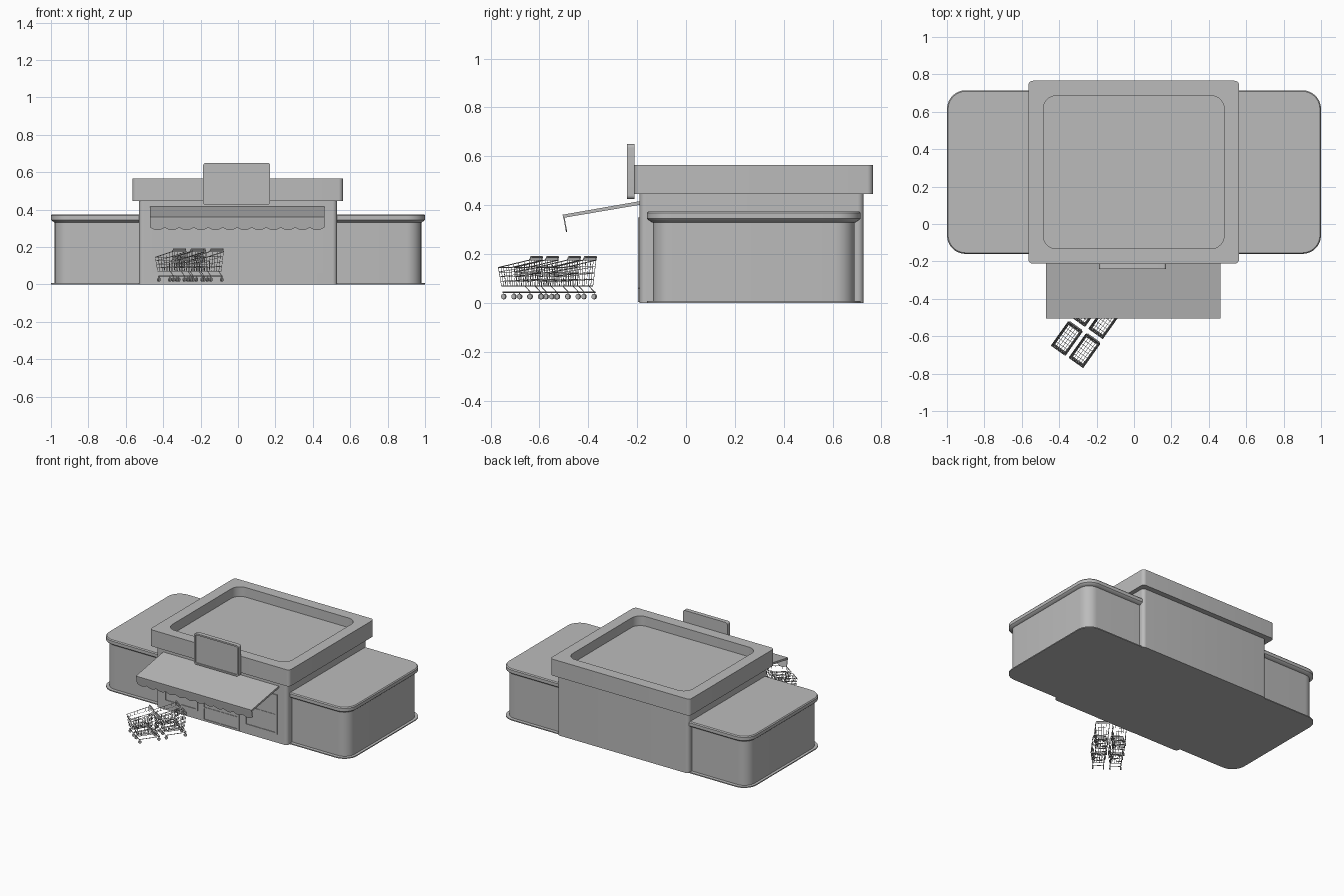
import bpy, bmesh, math
from mathutils import Vector

if "Cube" in bpy.data.objects:
    bpy.data.objects.remove(bpy.data.objects["Cube"])

grey = bpy.data.materials.new("plain grey")
grey.use_nodes = True
grey.diffuse_color = (0.5, 0.5, 0.5, 1)
grey.node_tree.nodes["Principled BSDF"].inputs["Base Color"].default_value = (0.5, 0.5, 0.5, 1)


def finish(name, bm, upright=False, smooth=True):
    bmesh.ops.recalc_face_normals(bm, faces=bm.faces)
    mesh = bpy.data.meshes.new(name)
    bm.to_mesh(mesh)
    bm.free()
    mesh.materials.append(grey)
    ob = bpy.data.objects.new(name, mesh)
    bpy.context.collection.objects.link(ob)
    if upright:  # local y becomes up, local z becomes forward
        ob.rotation_euler.x = math.pi / 2
    if smooth:
        bpy.ops.object.select_all(action="DESELECT")
        ob.select_set(True)
        bpy.context.view_layer.objects.active = ob
        bpy.ops.object.shade_smooth_by_angle(angle=math.radians(35))
    return ob


def rounded_rect(x0, x1, y0, y1, r, seg=8):
    corners = [(x1 - r, y1 - r), (x0 + r, y1 - r), (x0 + r, y0 + r), (x1 - r, y0 + r)]
    for i, (cx, cy) in enumerate(corners):
        for k in range(seg + 1):
            a = (i + k / seg) * math.pi / 2
            yield cx + r * math.cos(a), cy + r * math.sin(a)


def loft(name, x0, x1, y0, y1, layers, upright=False):
    """Stack rounded rectangles given as (height, inset, corner radius)."""
    bm = bmesh.new()
    rings = []
    for z, d, r in layers:
        pts = rounded_rect(x0 + d, x1 - d, y0 + d, y1 - d, r)
        rings.append([bm.verts.new((x, y, z)) for x, y in pts])
    n = len(rings[0])
    for a, b in zip(rings, rings[1:]):
        for i in range(n):
            j = (i + 1) % n
            bm.faces.new((a[i], a[j], b[j], b[i]))
    bm.faces.new(rings[0])
    bm.faces.new(rings[-1])
    return finish(name, bm, upright)


def box(name, x0, x1, y0, y1, z0, z1):
    bm = bmesh.new()
    bmesh.ops.create_cube(bm, size=1)
    for v in bm.verts:
        v.co = ((x0 + x1) / 2 + v.co.x * (x1 - x0), (y0 + y1) / 2 + v.co.y * (y1 - y0),
                (z0 + z1) / 2 + v.co.z * (z1 - z0))
    return finish(name, bm, smooth=False)


# Building: ground slab, wings, wing roof, central hall and parapet
loft("ground_slab", -1, 1, -0.16, 0.715, [(0, 0, 0.1), (0.007, 0, 0.1)])
loft("wing_walls", -0.98, 0.98, -0.135, 0.69, [(0, 0, 0.08), (0.345, 0, 0.08)])
loft("wing_roof", -1, 1, -0.16, 0.715,
     [(0.33, 0.02, 0.08), (0.34, 0.005, 0.095), (0.345, 0, 0.1), (0.368, 0, 0.1), (0.375, 0.006, 0.094)])
loft("central_hall", -0.53, 0.53, -0.19, 0.727, [(0, 0, 0.025), (0.46, 0, 0.025)])
loft("roof_parapet", -0.565, 0.562, -0.212, 0.766,
     [(0.445, 0, 0.025), (0.565, 0, 0.025), (0.565, 0.08, 0.07), (0.495, 0.08, 0.07)])

# Blank sign board with a raised rim
loft("sign_board", -0.186, 0.172, 0.425, 0.65,
     [(0.21, 0, 0.015), (0.241, 0, 0.015), (0.241, 0.011, 0.008), (0.233, 0.011, 0.008)], True)


# Shop front: framed openings with glazing bars
def opening(name, x0, x1, z0, z1, bars_z):
    loft(name + "_frame", x0, x1, z0, z1,
         [(0.18, 0, 0.001), (0.197, 0, 0.001), (0.197, 0.014, 0.001), (0.192, 0.014, 0.001)], True)
    mid = (x0 + x1) / 2
    box(name + "_upright_bar", mid - 0.005, mid + 0.005, -0.196, -0.19, z0 + 0.01, z1 - 0.01)
    for z in bars_z:
        box(name + "_cross_bar", x0 + 0.01, x1 - 0.01, -0.1955, -0.19, z - 0.005, z + 0.005)


opening("left_window", 0.19, 0.452, 0.06, 0.35, [0.2])
opening("right_window", -0.46, -0.19, 0.06, 0.35, [0.2])
opening("door", -0.15, 0.145, 0.004, 0.35, [0.1, 0.27])

# Awning: sloping sheet and scalloped valance
bm = bmesh.new()
profile = [(-0.18, 0.418), (-0.505, 0.361), (-0.503, 0.348), (-0.18, 0.403)]
face = bm.faces.new([bm.verts.new((-0.47, y, z)) for y, z in profile])
ext = bmesh.ops.extrude_face_region(bm, geom=[face])["geom"]
bmesh.ops.translate(bm, verts=[g for g in ext if isinstance(g, bmesh.types.BMVert)], vec=(0.932, 0, 0))
finish("awning_sheet", bm, smooth=False)

bm = bmesh.new()
scallops, steps = 12, 8
count = scallops * steps
rows = []
for i in range(count + 1):
    x = -0.47 + 0.932 * i / count
    drop = 0.052 + 0.014 * abs(math.sin(math.pi * i / steps))
    rows.append((bm.verts.new((x, -0.503, 0.356)), bm.verts.new((x, -0.503 + drop * 0.18, 0.356 - drop))))
for a, b in zip(rows, rows[1:]):
    bm.faces.new((a[0], b[0], b[1], a[1]))
valance = finish("awning_valance", bm, smooth=False)
valance.modifiers.new("thickness", "SOLIDIFY").thickness = 0.005


# Shopping cart: wire basket, chassis, castors and handle; +x is forward
def rod(bm, a, b, r=0.0011, sides=4):
    a, b = Vector(a), Vector(b)
    d = b - a
    made = bmesh.ops.create_cone(bm, cap_ends=True, segments=sides, radius1=r, radius2=r, depth=d.length)
    turn = d.to_track_quat("Z", "Y")
    for v in made["verts"]:
        v.co = turn @ v.co + (a + b) / 2


def basket(u, w, h):
    """Point in the basket: u rear to front, w side to side, h bottom to top."""
    low = Vector((0.01 + 0.135 * u, 0.038 * w, 0.07))
    high = Vector((0.155 * u, 0.046 * w, 0.175 - 0.03 * u))
    return low.lerp(high, h)


bm = bmesh.new()
for h in (0, 0.25, 0.5, 0.75, 1):
    r = 0.002 if h in (0, 1) else 0.0011
    for s in (-1, 1):
        rod(bm, basket(0, s, h), basket(1, s, h), r)
    for u in (0, 1):
        rod(bm, basket(u, -1, h), basket(u, 1, h), r)
for i in range(7):
    u = i / 6
    for s in (-1, 1):
        rod(bm, basket(u, s, 0), basket(u, s, 1))
    rod(bm, basket(u, -1, 0), basket(u, 1, 0))
for i in range(1, 5):
    w = -1 + i * 0.4
    rod(bm, basket(0, w, 0), basket(1, w, 0))
    for u in (0, 1):
        rod(bm, basket(u, w, 0), basket(u, w, 1))
for s in (-1, 1):
    y = 0.036 * s
    rod(bm, (-0.005, y, 0.044), (0.14, y, 0.044), 0.0025)
    rod(bm, (0, y, 0.044), (0.03, y, 0.07), 0.002)
    rod(bm, basket(0, s, 1), (-0.004, 0.04 * s, 0.187), 0.002)
    for x in (0.002, 0.135):
        rod(bm, (x, y, 0.044), (x, y, 0.026), 0.002)
        rod(bm, (x, y - 0.004, 0.026), (x, y + 0.004, 0.026), 0.011, 10)
for x in (-0.005, 0.14):
    rod(bm, (x, -0.036, 0.044), (x, 0.036, 0.044), 0.0025)
rod(bm, (-0.004, -0.04, 0.187), (-0.004, 0.04, 0.187), 0.005, 8)

first = finish("shopping_cart", bm, smooth=False)
spots = [(-0.22, -0.615), (-0.315, -0.55), (-0.115, -0.46), (-0.21, -0.395)]
for i, (x, y) in enumerate(spots):
    cart = first
    if i:
        cart = first.copy()
        bpy.context.collection.objects.link(cart)
    cart.location = (x, y, 0)
    cart.rotation_euler.z = math.atan2(-0.815, -0.58)
